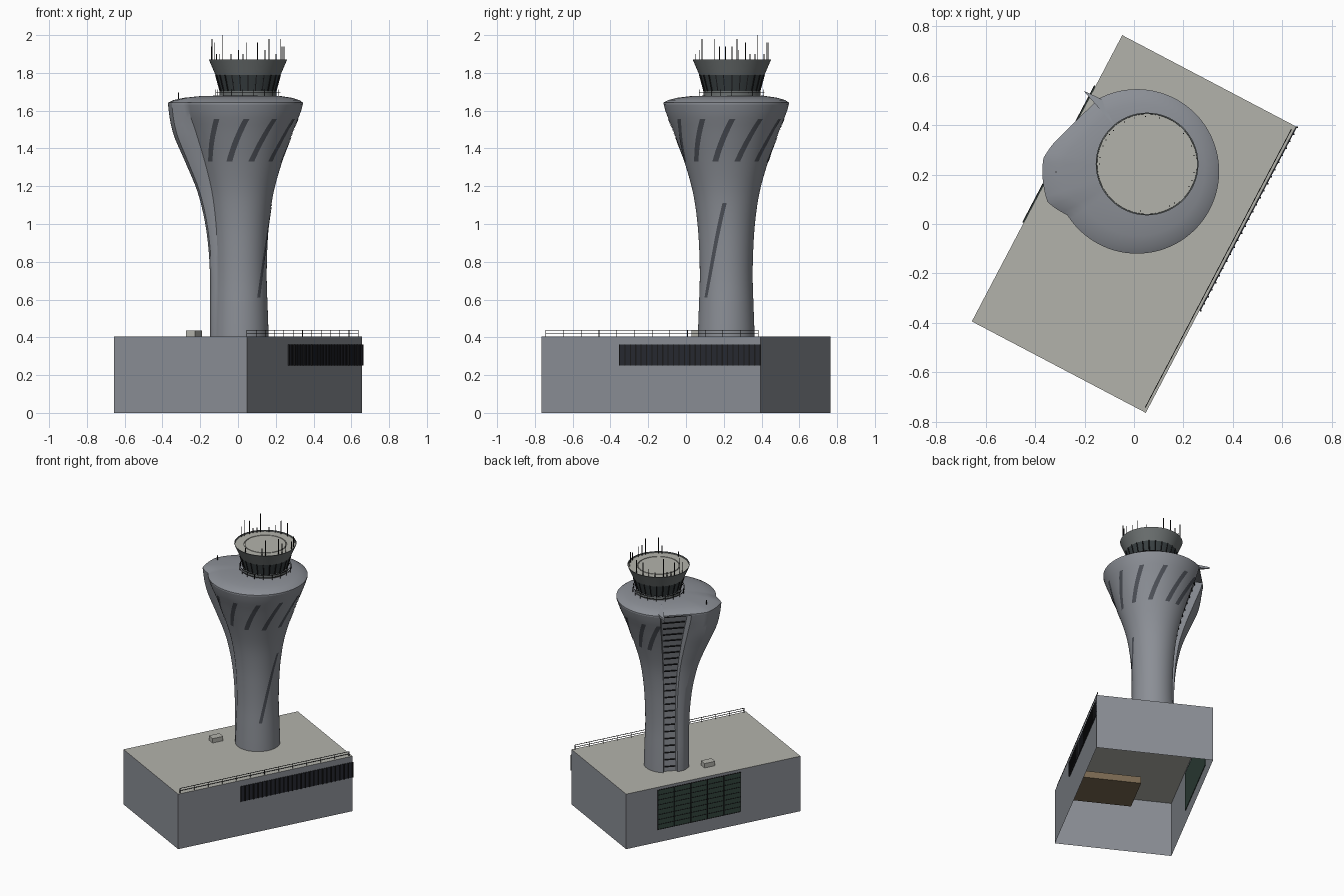
import bpy, bmesh, math, random
from mathutils import Vector

if "Cube" in bpy.data.objects:
    bpy.data.objects.remove(bpy.data.objects["Cube"])

random.seed(4)


def material(name, col):
    m = bpy.data.materials.new(name)
    m.diffuse_color = (*col, 1)
    m.use_nodes = True
    m.node_tree.nodes["Principled BSDF"].inputs["Base Color"].default_value = m.diffuse_color
    return m


WALL = material("grey wall", (.26, .275, .305))
ROOF = material("pale roof", (.45, .45, .41))
BAND = material("cab band grey", (.15, .165, .165))
SLIT = material("slit glass", (.075, .082, .098))
GLASS = material("dark glass", (.02, .022, .03))
CABGLASS = material("cab glass", (.04, .05, .053))
GREEN = material("green glass", (.035, .065, .052))
METAL = material("black metal", (.01, .01, .011))
BROWN = material("brown floor", (.2, .145, .085))


def finish(name, bm, mats, smooth=False, fix=True):
    if fix:
        bmesh.ops.recalc_face_normals(bm, faces=bm.faces)
    me = bpy.data.meshes.new(name)
    bm.to_mesh(me)
    bm.free()
    ob = bpy.data.objects.new(name, me)
    bpy.context.collection.objects.link(ob)
    for m in mats:
        me.materials.append(m)
    if smooth:
        bpy.ops.object.select_all(action='DESELECT')
        ob.select_set(True)
        bpy.context.view_layer.objects.active = ob
        bpy.ops.object.shade_smooth_by_angle(angle=math.radians(30))
    return ob


def loft(name, rings, mats, cap=False, smooth=True):
    """Join closed rings of equal point count."""
    bm = bmesh.new()
    vs = [[bm.verts.new(p) for p in r] for r in rings]
    n = len(vs[0])
    for a, b in zip(vs, vs[1:]):
        for i in range(n):
            j = (i + 1) % n
            bm.faces.new((a[i], a[j], b[j], b[i]))
    if cap:
        bm.faces.new(vs[-1])
    return finish(name, bm, mats, smooth)


def lathe(name, profile, c, mat, cap=False, n=60):
    rings = [[(c[0] + r * math.cos(k * math.tau / n), c[1] + r * math.sin(k * math.tau / n), z)
              for k in range(n)] for r, z in profile]
    return loft(name, rings, [mat], cap)


def bars(name, segs, w, mat):
    """Thin square bars between pairs of points."""
    bm = bmesh.new()
    for p, q in segs:
        p, q = Vector(p), Vector(q)
        d = (q - p).normalized()
        a = d.cross(Vector((0, 0, 1)) if abs(d.z) < .9 else Vector((1, 0, 0))).normalized() * w / 2
        b = d.cross(a).normalized() * w / 2
        lo, hi = ([bm.verts.new(e + s * a + t * b) for s, t in ((1, 1), (-1, 1), (-1, -1), (1, -1))]
                  for e in (p, q))
        bm.faces.new(lo)
        bm.faces.new(hi)
        for i in range(4):
            bm.faces.new((lo[i], lo[i - 1], hi[i - 1], hi[i]))
    return finish(name, bm, [mat])


# Base frame: u runs along the long side, v across it
U, V = Vector((.465, .885, 0)), Vector((.885, -.465, 0))
HU, HV, HZ = .655, .398, .405


def at(u, v, z):
    return U * u + V * v + Vector((0, 0, z))


def base_box(name, u0, u1, v0, v1, z0, z1, mats, open_bottom=False):
    bm = bmesh.new()
    vs = [bm.verts.new(at(u, v, z)) for z in (z0, z1) for u, v in ((u0, v0), (u1, v0), (u1, v1), (u0, v1))]
    if not open_bottom:
        bm.faces.new(vs[:4])
    top = bm.faces.new(vs[4:])
    top.material_index = len(mats) - 1
    for i in range(4):
        j = (i + 1) % 4
        bm.faces.new((vs[i], vs[j], vs[j + 4], vs[i + 4]))
    return finish(name, bm, mats)


# Base building, open underneath, with a pale roof
base_box("base_building", -HU, HU, -HV, HV, 0, HZ, [WALL, ROOF], True)
base_box("inner_floor", -.507, -.19, -.09, HV - .01, .26, .31, [BROWN])
base_box("roof_unit", -.08, .0, -.27, -.215, HZ, .437, [ROOF])

# Window strip on the right wall with fins
base_box("strip_window", -.186, HU, HV - .004, HV + .004, .25, .362, [GLASS])
bars("strip_fins", [(at(-.186 + .841 * i / 26, HV + .005, .25), at(-.186 + .841 * i / 26, HV + .005, .362))
                    for i in range(27)], .006, METAL)

# Green glazed wall on the left side with its grid
base_box("green_glazing", -.203, .42, -HV - .004, -HV + .004, .095, .384, [GREEN])
grid = [(at(-.203 + .623 * i / 5, -HV - .004, .095), at(-.203 + .623 * i / 5, -HV - .004, .384)) for i in range(6)]
grid += [(at(-.203, -HV - .004, .095 + .289 * i / 8), at(.42, -HV - .004, .095 + .289 * i / 8)) for i in range(9)]
bars("green_glazing_frame", grid, .004, METAL)

# Roof railing along the right edge
rail = [(at(-HU + .02, HV - .012, z), at(HU - .02, HV - .012, z)) for z in (.422, .438)]
rail += [(at(-HU + .02 + 1.27 * i / 12, HV - .012, HZ), at(-HU + .02 + 1.27 * i / 12, HV - .012, .438))
         for i in range(13)]
bars("roof_railing", rail, .003, METAL)

# Tower shaft: flared, with a lobe on the left and a slot at the back left
C = Vector((.012, .213, 0))
Z0, Z1 = .4, 1.64
RADII = [.15, .145, .14, .143, .154, .178, .222, .277, .333]
LOBE = [.01, .015, .02, .025, .035, .05, .07, .08, .05]
SLOT0, SLOT1 = 118, 155


def spline(table, z):
    t = max(0, min(.99999, (z - Z0) / (Z1 - Z0))) * (len(table) - 1)
    i = int(t)
    f = t - i
    p = [table[max(0, min(len(table) - 1, i + k))] for k in (-1, 0, 1, 2)]
    return p[1] + .5 * f * (p[2] - p[0] + f * (2 * p[0] - 5 * p[1] + 4 * p[2] - p[3]
                                               + f * (3 * (p[1] - p[2]) + p[3] - p[0])))


def polar(r, deg, z):
    a = math.radians(deg)
    return C + Vector((r * math.cos(a), r * math.sin(a), z))


def shell_r(deg, z):
    b = max(0, min(1, (deg - 152) / 20, (212 - deg) / 13))
    return spline(RADII, z) + spline(LOBE, z) * b


ANGLES = [SLOT1 + (SLOT0 + 360 - SLOT1) * i / 96 for i in range(97)]
RECESS = .86
rings = []
for k in range(33):
    z = Z0 + (Z1 - Z0) * k / 32
    ring = [polar(shell_r(a, z), a, z) for a in ANGLES]
    ring += [polar(spline(RADII, z) * RECESS, a, z) for a in (SLOT0, SLOT1)]
    rings.append(ring)
loft("tower_shaft", rings, [WALL])

# Shallow domed deck closing the top of the shaft
CAB = Vector((.053, .243, 0))
deck = []
for s, z in ((1, 1.632), (1, 1.642), (.93, 1.656), (.8, 1.668), (.6, 1.677), (.35, 1.68)):
    deck.append([C.lerp(CAB, 1 - s) + (polar(shell_r(a, Z1), a, 0) - C) * s + Vector((0, 0, z)) for a in ANGLES])
loft("tower_deck", deck, [WALL], cap=True)

# Pointed fin at the slot edge of the deck
bm = bmesh.new()
tip = [(-.205, .54, 1.645), (-.13, .505, 1.652), (-.08, .4, 1.682)]
hi = [bm.verts.new(p) for p in tip]
lo = [bm.verts.new((x, y, 1.632)) for x, y, z in tip]
bm.faces.new(hi)
bm.faces.new(lo)
for i in range(3):
    bm.faces.new((hi[i], hi[i - 1], lo[i - 1], lo[i]))
finish("deck_fin", bm, [WALL])

# Louvre lines across the slot
louvres = []
for i in range(24):
    z = .44 + 1.17 * i / 23
    r = spline(RADII, z) * RECESS + .003
    louvres.append((polar(r, SLOT0 + 2, z), polar(r, SLOT1 - 2, z)))
bars("slot_louvres", louvres, .007, METAL)


# Slanted slit windows wrapped on the shaft
def slit(bm, a0, a1, z0, z1, width, n=14):
    prev = None
    for i in range(n + 1):
        t = i / n
        z, a = z0 + (z1 - z0) * t, a0 + (a1 - a0) * t
        r = spline(RADII, z) + .003
        h = math.degrees(width / 2 / r)
        cur = [bm.verts.new(polar(r, a + k * h, z)) for k in (-1, 0, 1)]
        if prev:
            for k in (0, 1):
                bm.faces.new((prev[k], prev[k + 1], cur[k + 1], cur[k]))
        prev = cur


bm = bmesh.new()
for a in [-135 + 30 * i for i in range(8)] + [95]:
    slit(bm, a, a + 21, 1.33, 1.555, .032)
slit(bm, -48, -3, .61, 1.11, .022, 24)
finish("slit_windows", bm, [SLIT], fix=False)

# Control cab: neck, glass, flared band and roof
lathe("cab_neck", [(.15, 1.65), (.15, 1.705)], CAB, BAND)
lathe("cab_glass", [(.147, 1.705), (.171, 1.79)], CAB, CABGLASS)
lathe("cab_band", [(.172, 1.788), (.208, 1.872), (.203, 1.872), (.202, 1.862)], CAB, BAND)
lathe("cab_roof", [(.203, 1.864), (.143, 1.864), (.143, 1.858), (.137, 1.858), (.137, 1.864)], CAB, ROOF, cap=True)


def cab_pt(r, deg, z):
    return polar(r, deg, z) - C + CAB


bars("cab_mullions", [(cab_pt(.149, a, 1.705), cab_pt(.172, a, 1.79)) for a in range(0, 360, 15)], .005, METAL)
ring_rail = [(cab_pt(.172, a, z), cab_pt(.172, a + 10, z)) for a in range(0, 360, 10) for z in (1.695, 1.712)]
ring_rail += [(cab_pt(.172, a, 1.668), cab_pt(.172, a, 1.712)) for a in range(0, 360, 20)]
bars("deck_railing", ring_rail, .0025, METAL)

# Antennas around the cab roof and one on the lobe
masts = []
for i, a in enumerate((10, 22, 40, 75, 92, 105, 118, 135, 142, 150, 158, 172, 180, 262, 298, 305, 332, 340, 350)):
    top = 2.0 if i == 7 else random.choice((1.9, 1.92, 1.94, 1.96, 1.98))
    masts.append((cab_pt(.193, a, 1.862), cab_pt(.193, a, top)))
masts.append(((-.315, .21, 1.63), (-.315, .21, 1.695)))
bars("antennas", masts, .004, METAL)
